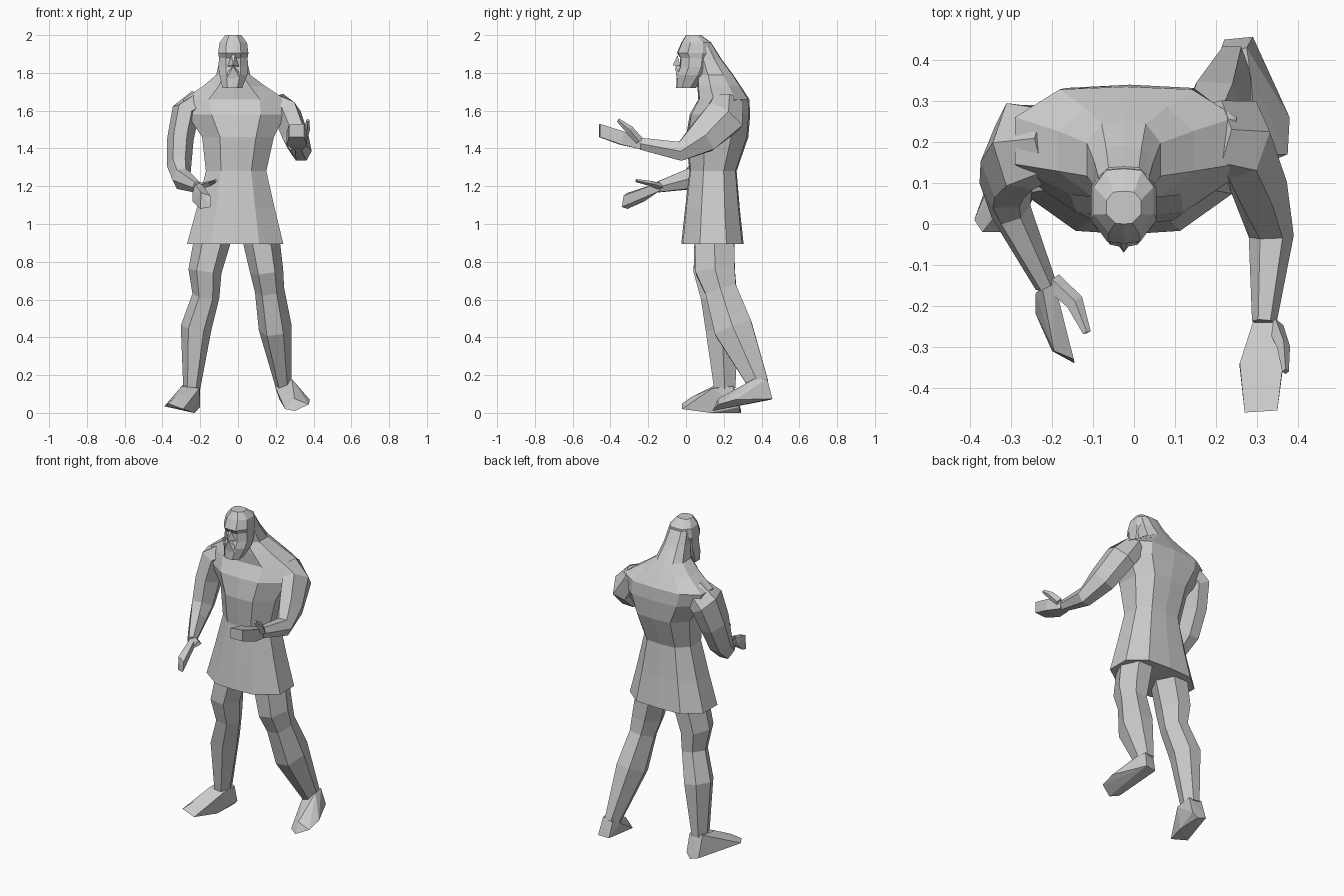
import bpy, bmesh, math
from mathutils import Vector


def finish(name, bm):
    bmesh.ops.recalc_face_normals(bm, faces=bm.faces)
    me = bpy.data.meshes.new(name)
    bm.to_mesh(me)
    bm.free()
    ob = bpy.data.objects.new(name, me)
    bpy.context.collection.objects.link(ob)
    return ob


def skin(name, rings):
    """Bridge equal-length rings of points and cap both ends."""
    bm = bmesh.new()
    loops = [[bm.verts.new(p) for p in r] for r in rings]
    n = len(loops[0])
    for a, b in zip(loops, loops[1:]):
        for i in range(n):
            j = (i + 1) % n
            bm.faces.new((a[i], a[j], b[j], b[i]))
    bm.faces.new(loops[0])
    bm.faces.new(loops[-1])
    return finish(name, bm)


# half outline of a body section: front centre to back centre
HALF = [(0, -1), (.5, -.95), (1, -.4), (1, .45), (.6, .95), (0, 1)]
SECTION = HALF + [(-x, y) for x, y in HALF[-2:0:-1]]


def body(name, levels):
    """Horizontal sections: z, centre x, centre y, half width, half depth."""
    return skin(name, [[(cx + u * a, cy + v * b, z) for u, v in SECTION]
                       for z, cx, cy, a, b in levels])


def limb(name, path, sides=6):
    """Sections square to a path: x, y, z, half width, half depth."""
    pts = [Vector(p[:3]) for p in path]
    rings = []
    for i, p in enumerate(path):
        t = (pts[min(i + 1, len(pts) - 1)] - pts[max(i - 1, 0)]).normalized()
        u = (Vector((1, 0, 0)) - t * t.x).normalized()
        v = t.cross(u)
        rings.append([pts[i] + u * p[3] * math.cos(k) + v * p[4] * math.sin(k)
                      for k in (2 * math.pi * s / sides for s in range(sides))])
    return skin(name, rings)


def hull(name, pts):
    bm = bmesh.new()
    for p in pts:
        bm.verts.new(p)
    res = bmesh.ops.convex_hull(bm, input=bm.verts)
    spare = [g for g in res["geom_interior"] if isinstance(g, bmesh.types.BMVert)]
    if spare:
        bmesh.ops.delete(bm, geom=spare, context='VERTS')
    return finish(name, bm)


# tunic, shoulders and hair flowing into the back of the neck
body("tunic_torso", [
    (.895, -.015, .14, .255, .165), (1.08, -.012, .14, .207, .145),
    (1.28, -.01, .143, .16, .125), (1.46, 0, .165, .19, .165),
    (1.58, -.01, .18, .26, .16), (1.66, -.02, .2, .27, .135),
    (1.73, -.02, .175, .165, .115), (1.79, -.025, .155, .09, .095),
    (1.87, -.025, .12, .072, .07), (1.95, -.025, .095, .062, .045)])

# head with beard
body("head", [
    (1.72, -.03, .0, .052, .052), (1.79, -.025, .03, .074, .078),
    (1.83, -.025, .045, .078, .078), (1.88, -.025, .05, .076, .08),
    (1.905, -.025, .047, .08, .095), (1.96, -.025, .055, .073, .08),
    (2.0, -.025, .04, .042, .04)])
hull("nose", [(-.035, -.045, 1.895), (-.015, -.045, 1.895), (-.025, -.07, 1.84),
              (-.055, -.03, 1.835), (.005, -.03, 1.835)])
hull("moustache", [(-.025, -.057, 1.835), (-.07, -.03, 1.79), (.02, -.03, 1.79),
                   (-.06, -.05, 1.77), (.01, -.05, 1.77), (-.025, -.03, 1.84)])

# legs
limb("left_leg", [(-.125, .15, .96, .1, .12), (-.175, .14, .75, .088, .115),
                  (-.17, .155, .62, .072, .09), (-.222, .19, .45, .082, .1),
                  (-.245, .205, .13, .045, .065)])
limb("right_leg", [(.115, .15, .96, .1, .12), (.152, .155, .75, .088, .12),
                   (.167, .185, .65, .078, .097), (.197, .25, .45, .088, .118),
                   (.24, .385, .15, .044, .062)])

# boots
hull("left_foot", [(-.39, .01, .035), (-.37, -.02, .05), (-.29, -.02, .02),
                   (-.33, .03, .085), (-.23, .29, 0), (-.2, .28, .03),
                   (-.235, .13, 0), (-.29, .29, .02), (-.3, .14, .14),
                   (-.205, .14, .13), (-.29, .25, .15), (-.2, .25, .14)])
hull("right_foot", [(.25, .17, .02), (.3, .14, .01), (.375, .17, .045),
                    (.38, .26, .07), (.3, .17, .075), (.22, .45, .07),
                    (.29, .457, .075), (.195, .37, .14), (.285, .36, .18),
                    (.21, .42, .18), (.275, .43, .18)])

# arms
limb("left_arm", [(-.2, .2, 1.65, .07, .09), (-.278, .19, 1.59, .075, .12),
                  (-.305, .15, 1.45, .07, .105), (-.312, .1, 1.31, .065, .08),
                  (-.3, .03, 1.24, .05, .065), (-.215, -.15, 1.195, .027, .032)])
limb("right_arm", [(.19, .22, 1.64, .07, .09), (.265, .205, 1.57, .075, .12),
                   (.305, .09, 1.46, .07, .1), (.335, -.03, 1.385, .055, .058),
                   (.318, -.24, 1.425, .03, .036)])

# hands: palm with fingers, then thumb
hull("left_hand", [(-.24, -.17, 1.17), (-.195, -.14, 1.175), (-.195, -.14, 1.22),
                   (-.225, -.15, 1.21), (-.24, -.22, 1.12), (-.2, -.31, 1.08),
                   (-.145, -.34, 1.09), (-.147, -.33, 1.15), (-.195, -.31, 1.165)])
limb("left_thumb", [(-.2, -.14, 1.2, .025, .018), (-.145, -.19, 1.215, .022, .014),
                    (-.115, -.265, 1.23, .01, .008)], 4)
hull("right_hand", [(.29, -.24, 1.395), (.345, -.24, 1.395), (.29, -.24, 1.455),
                    (.345, -.24, 1.455), (.258, -.35, 1.42), (.365, -.34, 1.42),
                    (.258, -.34, 1.49), (.365, -.33, 1.49), (.27, -.46, 1.46),
                    (.35, -.455, 1.46), (.27, -.46, 1.525), (.35, -.455, 1.53)])
limb("right_thumb", [(.345, -.25, 1.44, .02, .025), (.365, -.3, 1.5, .016, .022),
                     (.37, -.36, 1.55, .008, .01)], 4)
